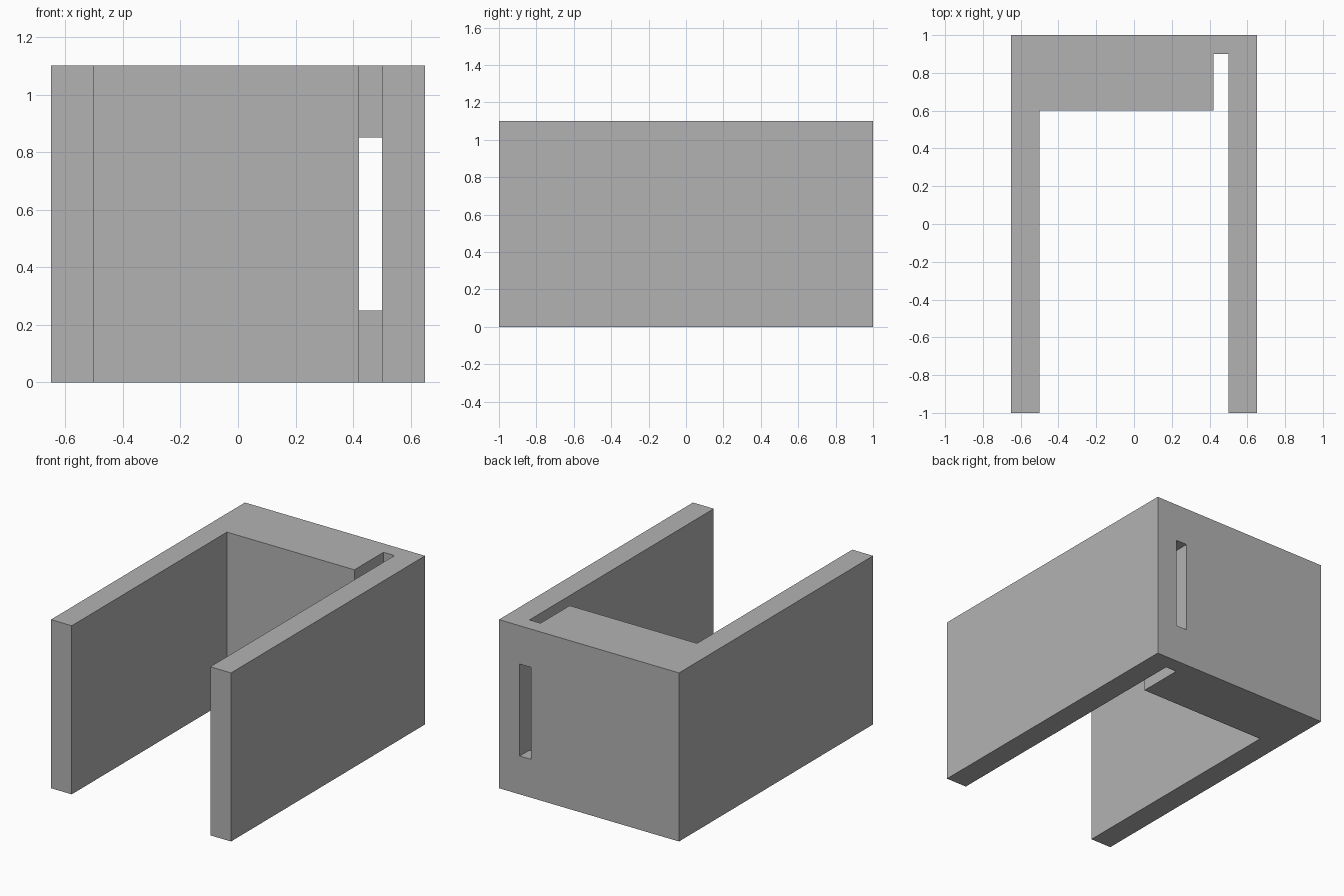
import bpy
import bmesh

cube = bpy.data.objects.get("Cube")
if cube:
    bpy.data.objects.remove(cube, do_unlink=True)

HEIGHT = 1.1

# Single grey material
grey = bpy.data.materials.new("plain grey")
grey.use_nodes = True
colour = (0.45, 0.45, 0.45, 1)
grey.diffuse_color = colour
grey.node_tree.nodes["Principled BSDF"].inputs["Base Color"].default_value = colour


def prism(name, outline, bottom, top):
    """Extrude a counter-clockwise plan outline upwards into a closed solid."""
    bm = bmesh.new()
    base = bm.faces.new([bm.verts.new((x, y, bottom)) for x, y in outline])
    result = bmesh.ops.extrude_face_region(bm, geom=[base], use_keep_orig=True)
    raised = [v for v in result["geom"] if isinstance(v, bmesh.types.BMVert)]
    bmesh.ops.translate(bm, verts=raised, vec=(0, 0, top - bottom))
    bmesh.ops.recalc_face_normals(bm, faces=bm.faces)
    mesh = bpy.data.meshes.new(name)
    bm.to_mesh(mesh)
    bm.free()
    mesh.materials.append(grey)
    obj = bpy.data.objects.new(name, mesh)
    bpy.context.collection.objects.link(obj)
    return obj


# U-shaped bracket: two side walls, thick back block, groove beside the left wall
bracket = prism("bracket", [
    (-0.65, -1), (-0.5, -1), (-0.5, 0.6), (0.42, 0.6), (0.42, 0.9), (0.5, 0.9),
    (0.5, -1), (0.65, -1), (0.65, 1), (-0.65, 1)], 0, HEIGHT)

# Upright slot through the back wall, opening into the groove
cutter = prism("slot_cutter", [(0.42, 0.8), (0.5, 0.8), (0.5, 1.1), (0.42, 1.1)],
               0.25, 0.85)
cutter.hide_render = True

cut = bracket.modifiers.new("slot", 'BOOLEAN')
cut.operation = 'DIFFERENCE'
cut.solver = 'EXACT'
cut.object = cutter
bpy.context.view_layer.objects.active = bracket
bpy.ops.object.modifier_apply(modifier=cut.name)
bpy.data.objects.remove(cutter, do_unlink=True)
